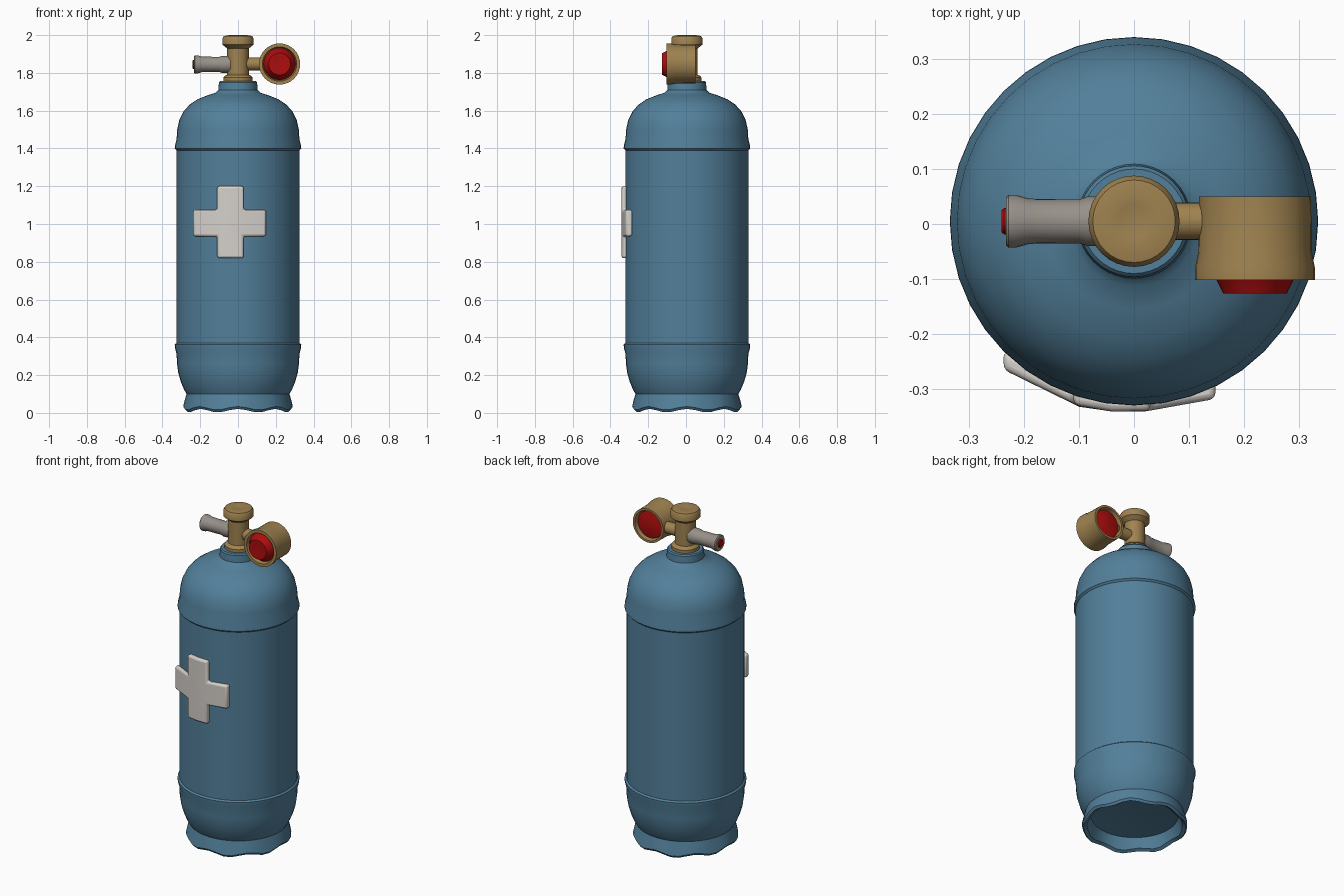
import bpy, bmesh, math
from mathutils import Matrix, Vector

if "Cube" in bpy.data.objects:
    bpy.data.objects.remove(bpy.data.objects["Cube"])


def material(name, rgb):
    m = bpy.data.materials.new(name)
    m.diffuse_color = (*rgb, 1)
    m.use_nodes = True
    m.node_tree.nodes["Principled BSDF"].inputs["Base Color"].default_value = m.diffuse_color
    return m


BLUE = material("tank blue", (0.085, 0.215, 0.325))
BRASS = material("brass", (0.35, 0.225, 0.08))
GREY = material("pipe grey", (0.31, 0.28, 0.25))
WHITE = material("cross white", (0.66, 0.63, 0.59))
RED = material("gauge red", (0.42, 0.004, 0.004))
CY = 0.005  # tank axis in y


def finish(bm, name, mat, angle=35):
    bmesh.ops.recalc_face_normals(bm, faces=bm.faces)
    me = bpy.data.meshes.new(name)
    bm.to_mesh(me)
    bm.free()
    me.materials.append(mat)
    for p in me.polygons:
        p.use_smooth = True
    me.set_sharp_from_angle(angle=math.radians(angle))
    ob = bpy.data.objects.new(name, me)
    bpy.context.collection.objects.link(ob)
    return ob


def lathe(name, profile, mat, loc=(0, CY, 0), axis="Z", turn=0, steps=32, warp=None, angle=35):
    """Spin (radius, height) points about z, then turn and place the result."""
    bm = bmesh.new()
    rings = []
    for r, h in profile:
        if r == 0:
            rings.append([bm.verts.new((0, 0, h))] * steps)
        else:
            rings.append([bm.verts.new((r * math.cos(a), r * math.sin(a), h))
                          for a in (2 * math.pi * i / steps for i in range(steps))])
    for a, b in zip(rings, rings[1:]):
        for i in range(steps):
            j = (i + 1) % steps
            quad = list(dict.fromkeys((a[i], a[j], b[j], b[i])))
            bm.faces.new(quad)
    if warp:
        for v in bm.verts:
            warp(v)
    bm.transform(Matrix.Translation(loc) @ Matrix.Rotation(math.radians(turn), 4, axis))
    return finish(bm, name, mat, angle)


def scallop(v):
    # gently waved lower rim of the foot
    if v.co.z < 0.06 and v.co.xy.length > 0.2:
        v.co.z += 0.009 * math.cos(8 * math.atan2(v.co.y, v.co.x))


# tank: hollow foot, barrel between two raised bands, domed shoulder, neck
lathe("tank_body", [
    (0, 0.10), (0.15, 0.095), (0.24, 0.085), (0.262, 0.022), (0.28, 0.012), (0.290, 0.025),
    (0.282, 0.06), (0.272, 0.10), (0.285, 0.122), (0.303, 0.165), (0.316, 0.21), (0.323, 0.26),
    (0.325, 0.31), (0.334, 0.345), (0.335, 0.362), (0.325, 0.370),
    (0.325, 1.390), (0.335, 1.400), (0.334, 1.415), (0.325, 1.45),
    (0.322, 1.50), (0.311, 1.55), (0.289, 1.595), (0.256, 1.632), (0.215, 1.66), (0.16, 1.682),
    (0.118, 1.695), (0.104, 1.71), (0.101, 1.75), (0.095, 1.757), (0, 1.757)],
    BLUE, steps=40, warp=scallop)

# valve stem with base flange and hand knob
lathe("valve_stem", [
    (0, 1.75), (0.077, 1.75), (0.077, 1.775), (0.070, 1.784), (0.057, 1.790), (0.057, 1.93),
    (0.064, 1.935), (0.083, 1.950), (0.083, 1.982), (0.075, 1.995), (0.045, 2.0),
    (0.03, 1.997), (0, 1.995)], BRASS)

# outlet pipe on the left with red tip
lathe("outlet_pipe", [
    (0, 0.04), (0.045, 0.04), (0.045, 0.085), (0.040, 0.10), (0.041, 0.19), (0.048, 0.215),
    (0.048, 0.228), (0.043, 0.233), (0, 0.233)], GREY, (0, CY, 1.845), "Y", -90, 24)
lathe("outlet_tip", [(0, 0.225), (0.024, 0.225), (0.024, 0.236), (0.02, 0.241), (0, 0.241)],
      RED, (0, CY, 1.845), "Y", -90, 16)

# arm joining the stem to the gauge
lathe("gauge_arm", [(0, 0.03), (0.034, 0.03), (0.034, 0.14), (0, 0.14)],
      BRASS, (0, CY, 1.847), "Y", 90, 24)

# gauge: drum with recessed ends, a raised red dial in front and a red disc behind
G = (0.22, 0, 1.847)
lathe("gauge_housing", [
    (0, -0.02), (0.084, -0.02), (0.089, -0.05), (0.102, -0.05), (0.103, 0.05), (0.109, 0.08),
    (0.109, 0.102), (0.091, 0.102), (0.085, 0.08), (0, 0.08)], BRASS, G, "X", 90)
lathe("gauge_dial", [(0, 0.075), (0.085, 0.075), (0.084, 0.084), (0.070, 0.102), (0.058, 0.126),
                     (0.035, 0.126), (0, 0.121)], RED, G, "X", 90)
lathe("gauge_back_disc", [(0, -0.015), (0.083, -0.015), (0.081, -0.03), (0.035, -0.04), (0, -0.042)],
      RED, G, "X", 90)

# cross plate wrapped around the front of the tank
xs = [-0.237, -0.11, -0.04, 0.03, 0.148]
ys = [-0.265, -0.329, -0.341, -0.340, -0.318]
zs = [0.82, 0.935, 1.075, 1.20]
bm = bmesh.new()
grid = {}


def corner(i, k, back):
    if (i, k, back) not in grid:
        p = Vector((xs[i], ys[i], zs[k]))
        if back:
            p.y += 0.034
        grid[i, k, back] = bm.verts.new(p)
    return grid[i, k, back]


cells = {(0, 1), (1, 1), (2, 1), (3, 1), (1, 0), (2, 0), (1, 2), (2, 2)}
for i, k in cells:
    loop = [(i, k), (i + 1, k), (i + 1, k + 1), (i, k + 1)]
    for back in (False, True):
        bm.faces.new([corner(*c, back) for c in loop])
    for n, (di, dk) in enumerate(((0, -1), (1, 0), (0, 1), (-1, 0))):
        if (i + di, k + dk) not in cells:
            a, b = loop[n], loop[(n + 1) % 4]
            bm.faces.new([corner(*a, False), corner(*b, False), corner(*b, True), corner(*a, True)])
cross = finish(bm, "cross_plate", WHITE, 50)
bev = cross.modifiers.new("soft_edges", "BEVEL")
bev.width = 0.011
bev.segments = 3
bev.limit_method = "ANGLE"
bev.angle_limit = math.radians(40)
